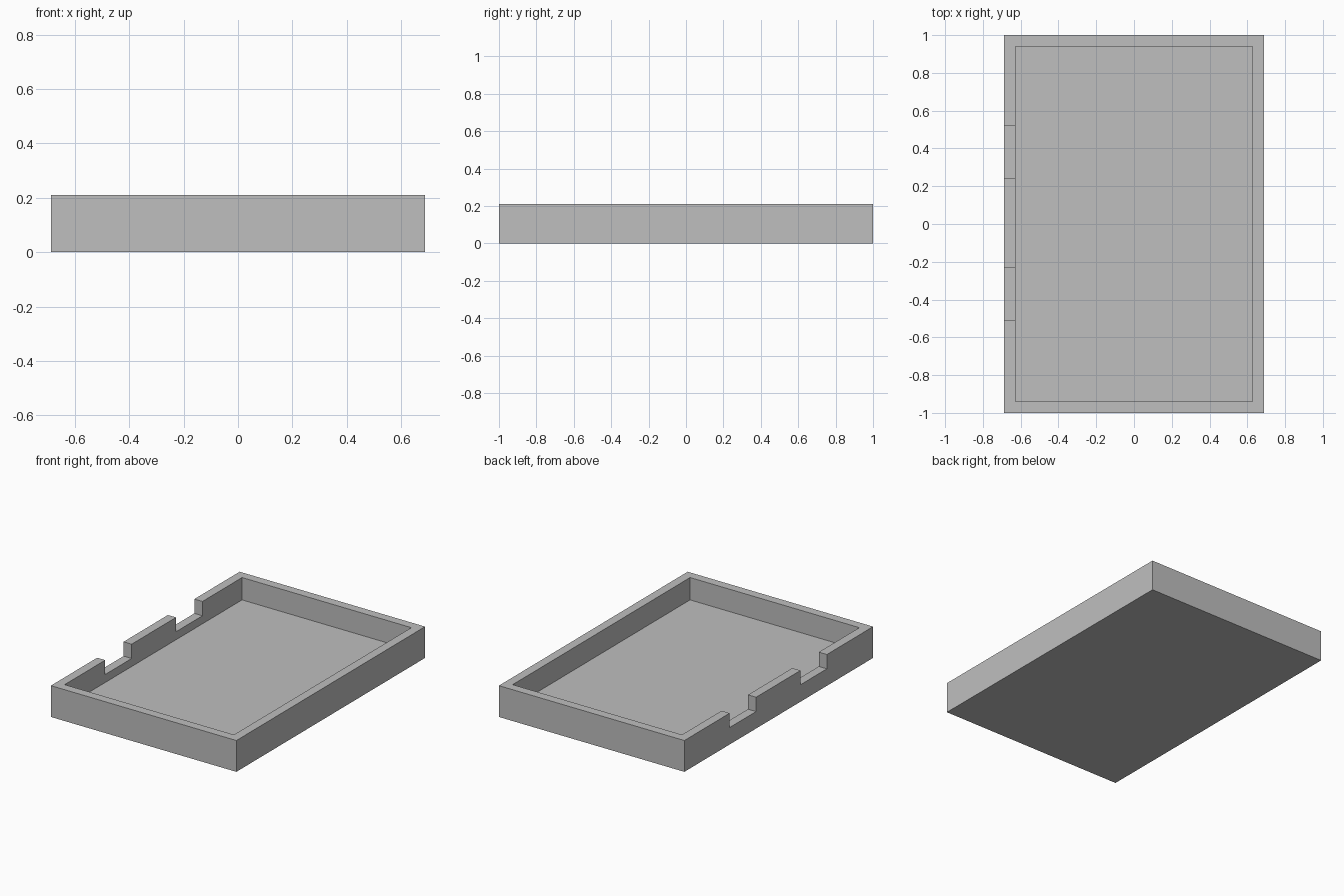
import bpy

if "Cube" in bpy.data.objects:
    bpy.data.objects.remove(bpy.data.objects["Cube"], do_unlink=True)

# Overall sizes
HALF_X, HALF_Y, HEIGHT = 0.688, 1.0, 0.21
WALL = 0.06
FLOOR = 0.06
NOTCH_Z = 0.114

grey = bpy.data.materials.new("plain_grey")
grey.use_nodes = True
colour = (0.52, 0.52, 0.52, 1.0)
grey.diffuse_color = colour
grey.node_tree.nodes["Principled BSDF"].inputs["Base Color"].default_value = colour


def box(name, low, high):
    """Axis-aligned box between two corners."""
    centre = [(a + b) / 2 for a, b in zip(low, high)]
    bpy.ops.mesh.primitive_cube_add(size=1, location=centre)
    obj = bpy.context.object
    obj.name = name
    obj.scale = [b - a for a, b in zip(low, high)]
    bpy.ops.object.transform_apply(location=True, rotation=False, scale=True)
    obj.data.materials.append(grey)
    return obj


def cut(target, cutter):
    """Subtract the cutter from the target and remove it."""
    cutter.hide_render = True
    mod = target.modifiers.new("cut", 'BOOLEAN')
    mod.operation = 'DIFFERENCE'
    mod.solver = 'EXACT'
    mod.object = cutter
    bpy.context.view_layer.objects.active = target
    bpy.ops.object.modifier_apply(modifier=mod.name)
    bpy.data.objects.remove(cutter, do_unlink=True)


# Tray body
tray = box("tray", (-HALF_X, -HALF_Y, 0), (HALF_X, HALF_Y, HEIGHT))

# Hollow inside
inner_x, inner_y = HALF_X - WALL, HALF_Y - WALL
cut(tray, box("cavity", (-inner_x, -inner_y, FLOOR), (inner_x, inner_y, HEIGHT + 0.1)))

# Two notches in one long wall
for y0, y1 in ((-0.51, -0.23), (0.24, 0.52)):
    cut(tray, box("notch", (-HALF_X - 0.1, y0, NOTCH_Z), (-inner_x + 0.05, y1, HEIGHT + 0.1)))
